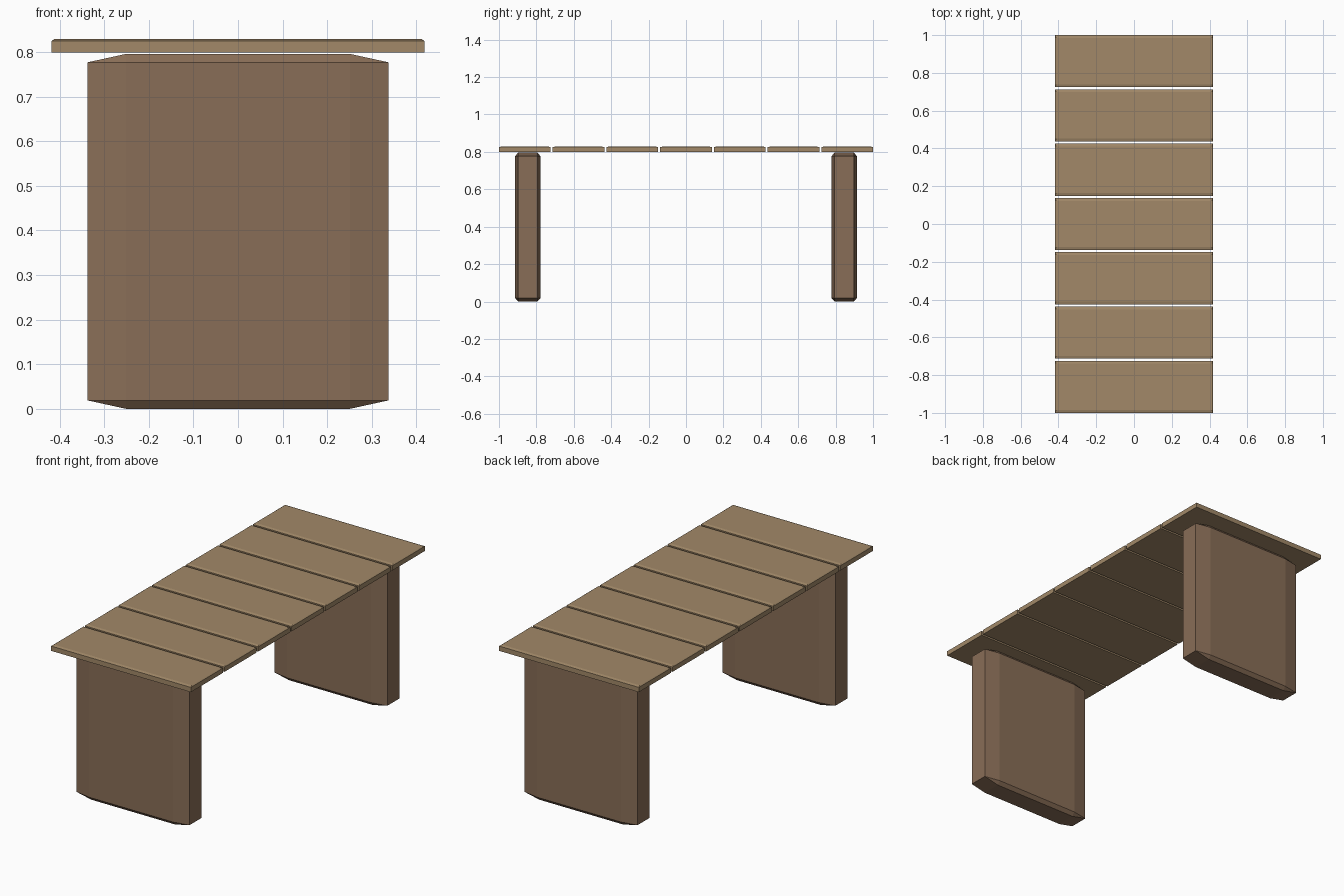
import bpy, bmesh

if "Cube" in bpy.data.objects:
    bpy.data.objects.remove(bpy.data.objects["Cube"])


def material(name, rgb):
    m = bpy.data.materials.new(name)
    m.diffuse_color = (*rgb, 1)
    m.use_nodes = True
    m.node_tree.nodes["Principled BSDF"].inputs["Base Color"].default_value = m.diffuse_color
    return m


def chamfered_box(name, size, centre, inset, mat, top_only=False):
    """Box whose chamfer has a different width along each axis."""
    bm = bmesh.new()
    bmesh.ops.create_cube(bm, size=1)
    # stretch so that a chamfer of 1 becomes the wanted inset after scaling
    bmesh.ops.scale(bm, vec=[s / i for s, i in zip(size, inset)], verts=bm.verts)
    edges = [e for e in bm.edges
             if not top_only or all(v.co.z > 0 for v in e.verts)]
    bmesh.ops.bevel(bm, geom=edges, offset=1, offset_type='OFFSET',
                    segments=1, profile=0.5, affect='EDGES')
    bmesh.ops.scale(bm, vec=inset, verts=bm.verts)
    mesh = bpy.data.meshes.new(name)
    bm.to_mesh(mesh)
    bm.free()
    mesh.materials.append(mat)
    ob = bpy.data.objects.new(name, mesh)
    ob.location = centre
    bpy.context.collection.objects.link(ob)
    return ob


plank_wood = material("plank_wood", (0.36, 0.25, 0.14))
leg_wood = material("leg_wood", (0.25, 0.155, 0.095))

# Table top: seven cross planks with chamfered top edges
COUNT, WIDTH = 7, 0.276
PITCH = (2 - WIDTH) / (COUNT - 1)
for i in range(COUNT):
    y = (i - (COUNT - 1) / 2) * PITCH
    chamfered_box(f"plank_{i + 1}", (0.836, WIDTH, 0.03), (0, y, 0.814),
                  (0.006, 0.015, 0.004), plank_wood, top_only=True)

# Slab legs at both ends, chamfered on every edge
for name, side in (("front_leg", -1), ("back_leg", 1)):
    chamfered_box(name, (0.676, 0.136, 0.796), (0, side * 0.846, 0.398),
                  (0.087, 0.016, 0.019), leg_wood)
